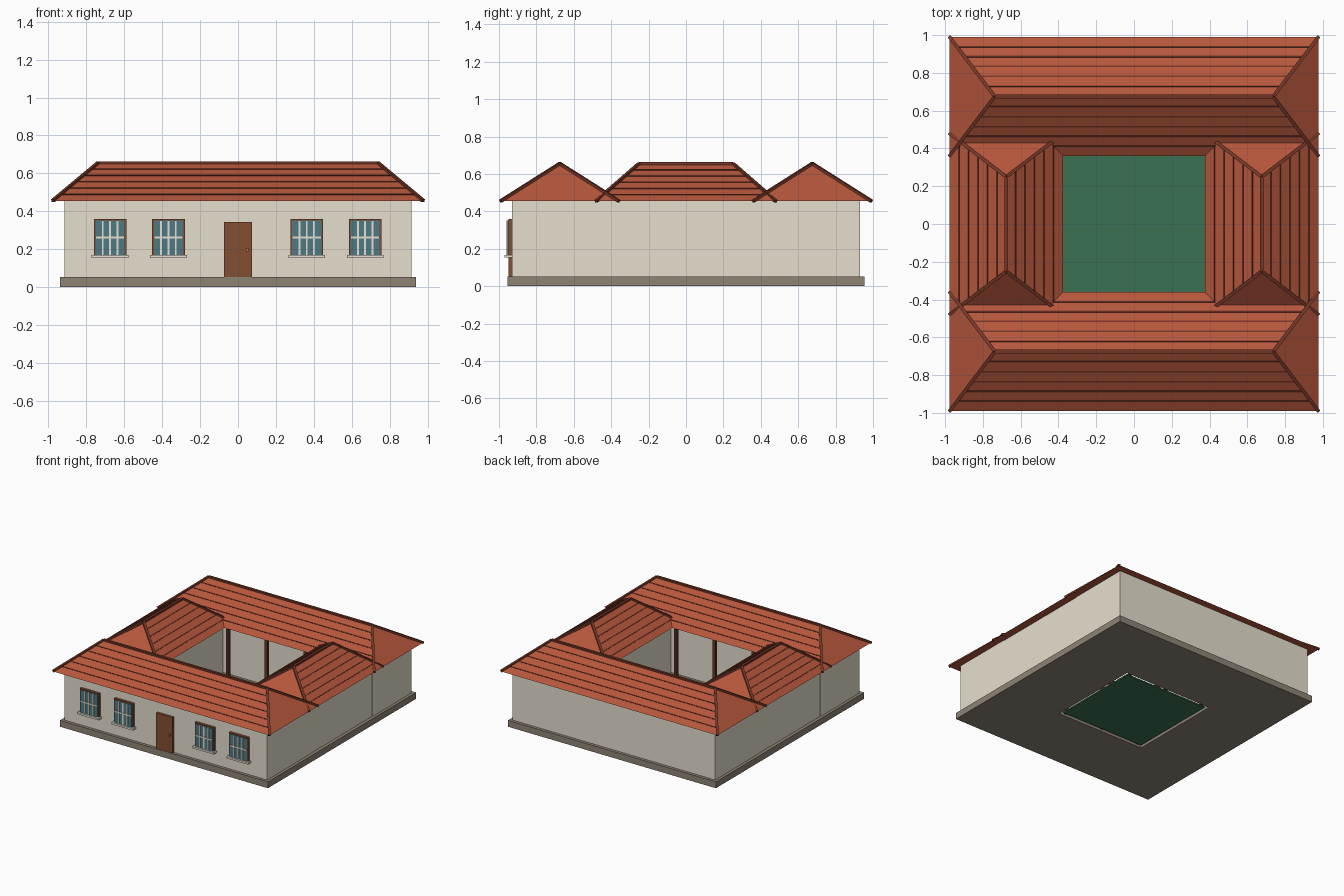
import bpy, bmesh
from mathutils import Vector, Matrix

cube = bpy.data.objects.get("Cube")
if cube:
    bpy.data.objects.remove(cube, do_unlink=True)


def material(name, rgb):
    """Flat material from an sRGB 0-255 colour."""
    lin = [((c / 255 + 0.055) / 1.055) ** 2.4 for c in rgb] + [1.0]
    m = bpy.data.materials.new(name)
    m.use_nodes = True
    m.diffuse_color = lin
    m.node_tree.nodes["Principled BSDF"].inputs["Base Color"].default_value = lin
    return m


PLASTER = material("cream_plaster", (230, 223, 205))
TILE = material("terracotta_tile", (182, 87, 60))
RIDGE = material("dark_tile_trim", (116, 54, 38))
STONE = material("grey_stone", (142, 132, 117))
WOOD = material("brown_wood", (131, 79, 50))
POST = material("dark_wood", (92, 52, 34))
GLASS = material("blue_glass", (78, 122, 132))
SILL = material("pale_stone", (230, 225, 212))
GRASS = material("courtyard_green", (59, 113, 83))
BRASS = material("brass", (195, 120, 55))


def finish(name, bm, mat):
    bmesh.ops.recalc_face_normals(bm, faces=bm.faces)
    me = bpy.data.meshes.new(name)
    bm.to_mesh(me)
    bm.free()
    me.materials.append(mat)
    ob = bpy.data.objects.new(name, me)
    bpy.context.collection.objects.link(ob)
    return ob


def add_box(bm, x0, x1, y0, y1, z0, z1):
    size = Matrix.Diagonal((x1 - x0, y1 - y0, z1 - z0, 1))
    mid = Matrix.Translation(((x0 + x1) / 2, (y0 + y1) / 2, (z0 + z1) / 2))
    bmesh.ops.create_cube(bm, size=1, matrix=mid @ size)


def box(name, mat, *bounds):
    bm = bmesh.new()
    add_box(bm, *bounds)
    return finish(name, bm, mat)


def add_bar(bm, a, b, up, width, height):
    """Rectangular bar from a to b, its height along up."""
    axis = (b - a).normalized()
    side = axis.cross(up).normalized()
    up = side.cross(axis)
    rot = Matrix((side, axis, up)).transposed().to_4x4()
    size = Matrix.Diagonal((width, (b - a).length, height, 1))
    bmesh.ops.create_cube(bm, size=1, matrix=Matrix.Translation((a + b) / 2) @ rot @ size)


EAVE, TOP, FLOOR = 0.455, 0.655, 0.052
COURSES = 6
UP = Vector((0, 0, 1))


def hip_roof(name, centre, half_len, half_wid, half_ridge, along_x):
    """Hipped roof with tile courses on the long slopes and capped hips."""
    def pt(u, v, z):
        return Vector(centre) + (Vector((u, v, z)) if along_x else Vector((v, u, z)))
    eaves = {(s, t): pt(s * half_len, t * half_wid, EAVE) for s in (-1, 1) for t in (-1, 1)}
    ridge = {s: pt(s * half_ridge, 0, TOP) for s in (-1, 1)}

    # Tiled body
    bm = bmesh.new()
    e = {k: bm.verts.new(p) for k, p in eaves.items()}
    r = {s: bm.verts.new(p) for s, p in ridge.items()}
    for t in (-1, 1):
        bm.faces.new((e[-1, t], e[1, t], r[1], r[-1]))
        bm.faces.new((e[t, -1], e[t, 1], r[t]))
    bm.faces.new((e[-1, -1], e[1, -1], e[1, 1], e[-1, 1]))
    finish(name, bm, TILE)

    # Horizontal course lines
    bm = bmesh.new()
    for t in (-1, 1):
        slope = ridge[1] - eaves[1, t]
        normal = slope.cross(ridge[1] - ridge[-1]).normalized()
        normal = normal if normal.z > 0 else -normal
        for k in range(1, COURSES):
            a, b = (eaves[s, t].lerp(ridge[s], k / COURSES) for s in (-1, 1))
            add_bar(bm, a, b, normal, 0.007, 0.008)
    finish(name + "_courses", bm, RIDGE)

    # Ridge and hip caps
    bm = bmesh.new()
    add_bar(bm, ridge[-1], ridge[1], UP, 0.019, 0.016)
    for (s, t), p in eaves.items():
        add_bar(bm, p, ridge[s], UP, 0.019, 0.016)
    finish(name + "_caps", bm, RIDGE)


# Long wings at the front and back
for side, s in (("front", -1), ("back", 1)):
    ys = sorted((s * 0.425, s * 0.93))
    box(side + "_wing_walls", PLASTER, -0.915, 0.915, *ys, FLOOR, EAVE)
    hip_roof(side + "_wing_roof", (0, s * 0.675, 0), 0.977, 0.316, 0.737, True)

# Short wings at the sides, set slightly in so the joints show
for side, s in (("right", -1), ("left", 1)):
    xs = sorted((s * 0.435, s * 0.911))
    box(side + "_wing_walls", PLASTER, *xs, -0.425, 0.425, FLOOR, EAVE)
    hip_roof(side + "_wing_roof", (s * 0.676, 0, 0), 0.48, 0.301, 0.25, False)

# Stone plinth ring around the courtyard
bm = bmesh.new()
for s in (-1, 1):
    add_box(bm, -0.938, 0.938, *sorted((s * 0.395, s * 0.954)), 0, FLOOR)
    add_box(bm, *sorted((s * 0.4, s * 0.938)), -0.395, 0.395, 0, FLOOR)
finish("plinth", bm, STONE)
box("courtyard_ground", GRASS, -0.378, 0.378, -0.37, 0.37, 0.003, 0.013)

# Courtyard posts under the eaves
bm = bmesh.new()
for y in (-0.372, 0.372):
    for x in (-0.35, 0, 0.35):
        add_box(bm, x - 0.012, x + 0.012, y - 0.012, y + 0.012, 0.01, EAVE)
finish("courtyard_posts", bm, POST)

# Front door with handle
WALL_Y = -0.93
box("front_door", WOOD, -0.073, 0.073, WALL_Y - 0.02, WALL_Y, FLOOR, 0.343)
box("door_handle", BRASS, 0.042, 0.055, WALL_Y - 0.03, WALL_Y - 0.02, 0.188, 0.205)


def window(name, x):
    half, low, high = 0.086, 0.168, 0.36
    inner = half - 0.009
    top = high - 0.009
    y = WALL_Y
    box(name + "_frame", WOOD, x - half, x + half, y - 0.02, y, low, high)
    box(name + "_glass", GLASS, x - inner, x + inner, y - 0.025, y - 0.02, low, top)
    # Glazing bars
    bm = bmesh.new()
    for k in (-0.5, 0, 0.5):
        add_box(bm, x + k * inner - 0.005, x + k * inner + 0.005, y - 0.03, y - 0.024, low, top)
    add_box(bm, x - inner, x + inner, y - 0.031, y - 0.024, 0.256, 0.266)
    finish(name + "_bars", bm, SILL)
    box(name + "_sill", SILL, x - 0.097, x + 0.097, y - 0.04, y, 0.153, low)


for i, x in enumerate((-0.675, -0.367, 0.363, 0.671)):
    window("window_%d" % (i + 1), x)
